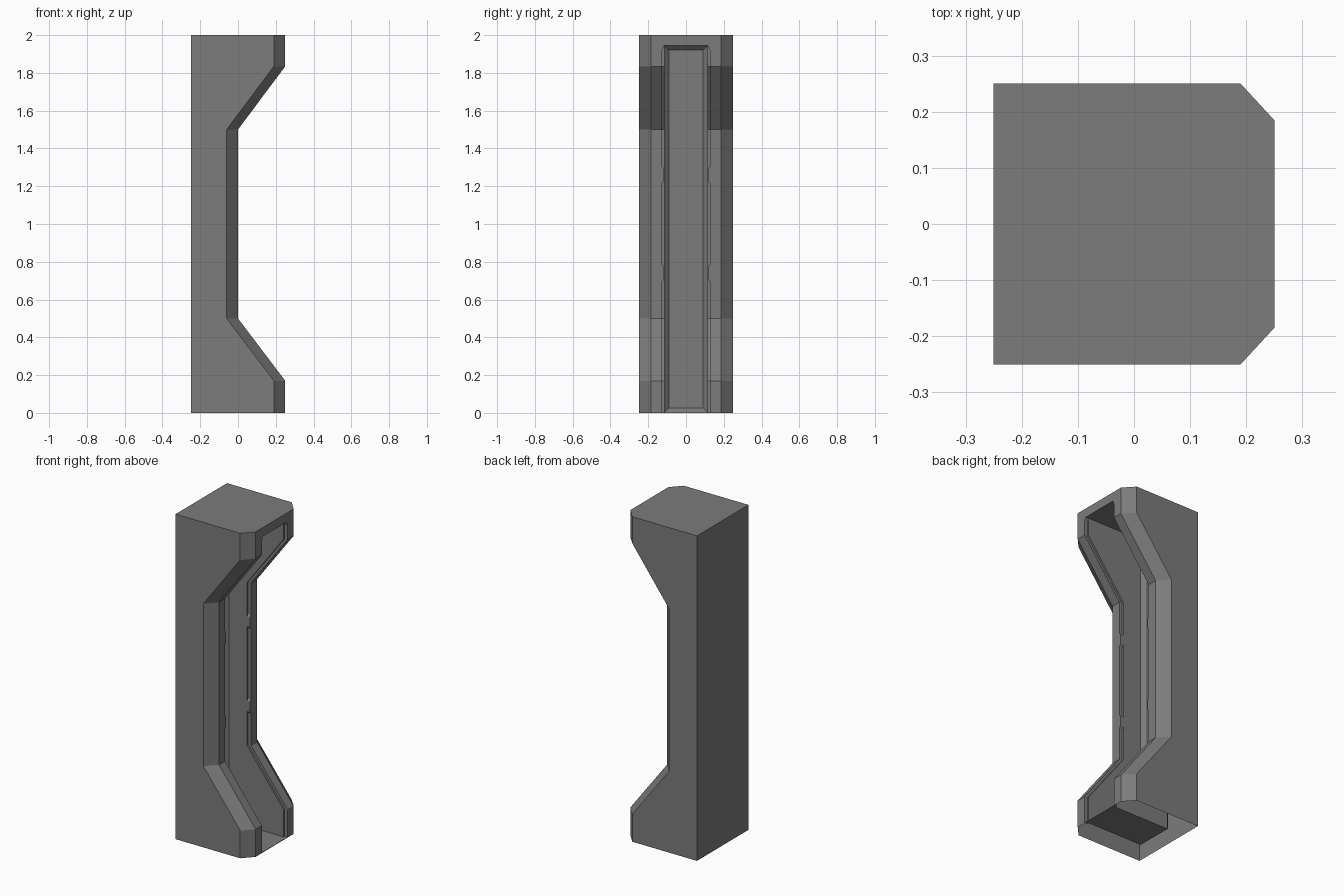
import bpy, bmesh

if "Cube" in bpy.data.objects:
    bpy.data.objects.remove(bpy.data.objects["Cube"])

grey = bpy.data.materials.new("dark grey")
grey.diffuse_color = (0.2, 0.2, 0.2, 1)
grey.use_nodes = True
grey.node_tree.nodes["Principled BSDF"].inputs["Base Color"].default_value = grey.diffuse_color

# Front (+x) outline of the column as (z, x)
OUTLINE = [(0, .25), (.17, .25), (.5, 0), (1.5, 0), (1.835, .25), (2, .25)]


def front_x(z):
    for (z0, x0), (z1, x1) in zip(OUTLINE, OUTLINE[1:]):
        if z <= z1:
            return x0 + (x1 - x0) * (z - z0) / (z1 - z0)
    return OUTLINE[-1][1]


def loft(name, sections):
    """Skin (z, half-section) rings, each half mirrored across y = 0."""
    bm = bmesh.new()
    rings = []
    for z, half in sections:
        ring = half + [(x, -y) for x, y in reversed(half)]
        rings.append([bm.verts.new((x, y, z)) for x, y in ring])
    n = len(rings[0])
    for a, b in zip(rings, rings[1:]):
        for i in range(n):
            j = (i + 1) % n
            bm.faces.new((a[i], a[j], b[j], b[i]))
    bm.faces.new(rings[0])
    bm.faces.new(rings[-1])
    bmesh.ops.recalc_face_normals(bm, faces=bm.faces)
    me = bpy.data.meshes.new(name)
    bm.to_mesh(me)
    bm.free()
    me.materials.append(grey)
    ob = bpy.data.objects.new(name, me)
    bpy.context.collection.objects.link(ob)
    return ob


# Column body with chamfered front edges
column = loft("column", [
    (z, [(-.25, .25), (x - .06, .25), (x, .185)]) for z, x in OUTLINE])

# Channel cutter: chamfered back, stepped lip that narrows at two places
BACK, CH, WALL, LIP = -.168, .025, .115, .126


def channel(z, c, lip):
    x = front_x(z) - .02
    return (z, [(BACK + CH - c, WALL - c), (BACK + CH, WALL),
                (x, WALL), (x, lip), (.4, lip)])


NARROW = WALL + .001
stations = [(.003, .001, LIP), (.026, CH, LIP), (.17, CH, LIP), (.5, CH, LIP),
            (.695, CH, LIP), (.71, CH, NARROW), (.77, CH, NARROW), (.785, CH, LIP),
            (1.217, CH, LIP), (1.232, CH, NARROW), (1.29, CH, NARROW), (1.305, CH, LIP),
            (1.5, CH, LIP), (1.835, CH, LIP), (1.92, CH, LIP), (1.945, .001, NARROW)]
cutter = loft("channel_cutter", [channel(*s) for s in stations])
cutter.hide_render = True

mod = column.modifiers.new("channel", "BOOLEAN")
mod.operation = "DIFFERENCE"
mod.solver = "EXACT"
mod.object = cutter
bpy.context.view_layer.objects.active = column
bpy.ops.object.modifier_apply(modifier=mod.name)
bpy.data.objects.remove(cutter)

# The underside of the shell is open
bm = bmesh.new()
bm.from_mesh(column.data)
under = [f for f in bm.faces if all(v.co.z < .001 for v in f.verts)]
bmesh.ops.delete(bm, geom=under, context="FACES")
bm.to_mesh(column.data)
bm.free()
